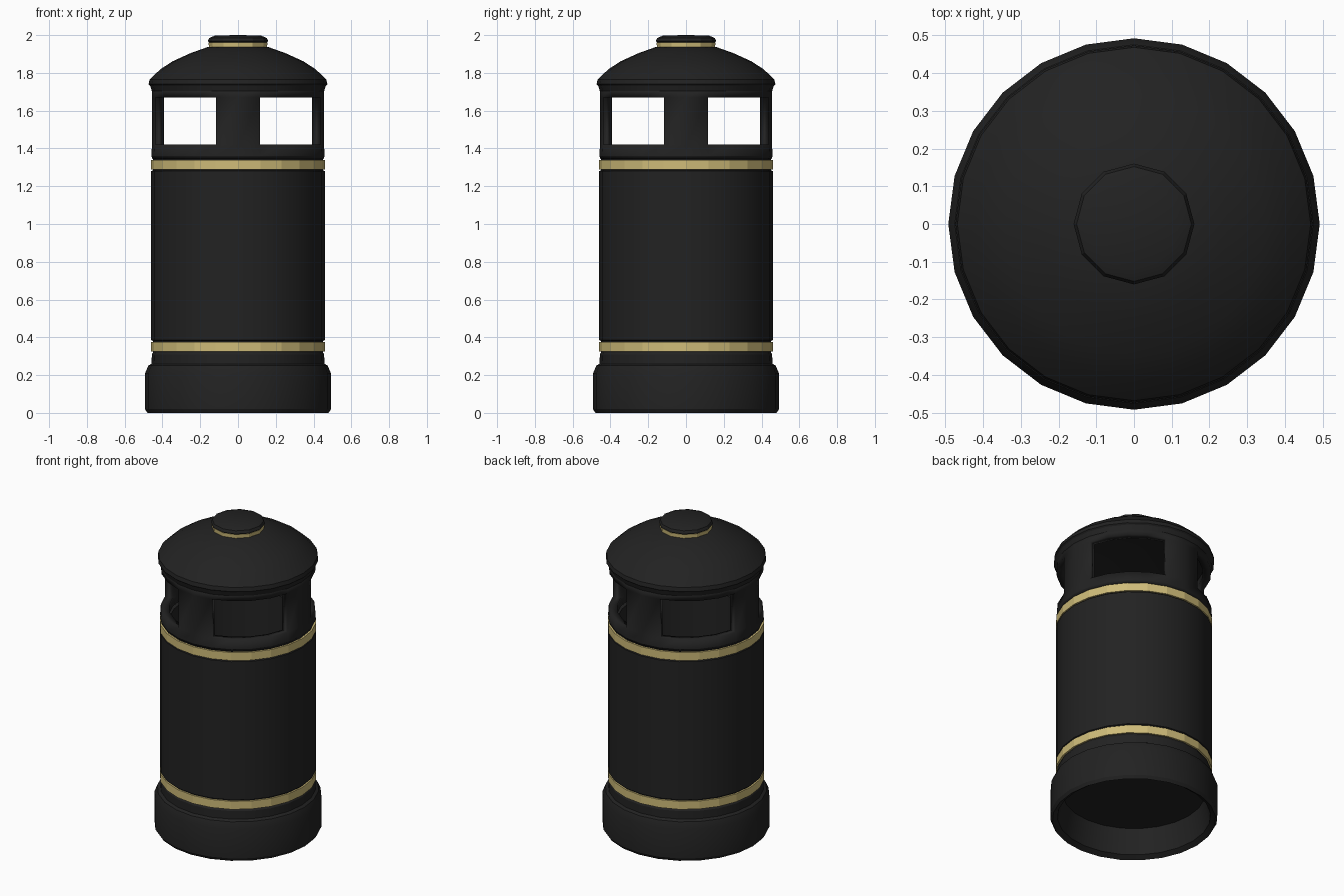
import bpy, bmesh, math

cube = bpy.data.objects.get("Cube")
if cube:
    bpy.data.objects.remove(cube, do_unlink=True)

SIDES = 24


def material(name, color):
    mat = bpy.data.materials.new(name)
    mat.use_nodes = True
    mat.diffuse_color = (*color, 1)
    bsdf = mat.node_tree.nodes["Principled BSDF"]
    bsdf.inputs["Base Color"].default_value = (*color, 1)
    bsdf.inputs["Roughness"].default_value = 0.7
    return mat


black = material("black paint", (0.016, 0.016, 0.016))
gold = material("gold paint", (0.62, 0.50, 0.19))


def revolve(name, profile, mat, sides=SIDES, closed=False, skip=None, smooth=25):
    """Spin a (radius, height) profile about z; skip(row, column) leaves holes."""
    bm = bmesh.new()
    rings = []
    for r, z in profile:
        if r == 0:
            rings.append([bm.verts.new((0, 0, z))] * sides)
        else:
            angles = [math.tau * i / sides for i in range(sides)]
            rings.append([bm.verts.new((r * math.cos(a), r * math.sin(a), z)) for a in angles])
    pairs = list(zip(rings, rings[1:]))
    if closed:
        pairs.append((rings[-1], rings[0]))
    for row, (low, high) in enumerate(pairs):
        for i in range(sides):
            if skip and skip(row, i):
                continue
            j = (i + 1) % sides
            corners = dict.fromkeys((low[i], low[j], high[j], high[i]))
            bm.faces.new(list(corners))
    bmesh.ops.recalc_face_normals(bm, faces=bm.faces)
    mesh = bpy.data.meshes.new(name)
    bm.to_mesh(mesh)
    bm.free()
    mesh.materials.append(mat)
    obj = bpy.data.objects.new(name, mesh)
    bpy.context.collection.objects.link(obj)
    if smooth:
        bpy.ops.object.select_all(action="DESELECT")
        obj.select_set(True)
        bpy.context.view_layer.objects.active = obj
        bpy.ops.object.shade_smooth_by_angle(angle=math.radians(smooth))
    return obj


# Hollow drum with a flared plinth, recessed underneath
revolve("drum_and_plinth", [
    (0, 0.18), (0.42, 0.18), (0.45, 0.02), (0.48, 0), (0.492, 0.02),
    (0.492, 0.21), (0.475, 0.25), (0.458, 0.26), (0.456, 0.31),
    (0.45, 0.32), (0.45, 0.38), (0.46, 0.385), (0.46, 1.28),
    (0.45, 1.285), (0.45, 1.345), (0.40, 1.345), (0.40, 0.22), (0, 0.22)], black)

# Gold bands around the drum
for name, z in (("lower_band", 0.324), ("upper_band", 1.288)):
    revolve(name, [(0.44, z), (0.461, z), (0.461, z + 0.052), (0.44, z + 0.052)],
            gold, closed=True, smooth=None)

# Head wall with four openings on the diagonals
head = revolve("head_wall",
               [(0.452, 1.343), (0.459, 1.36), (0.455, 1.42), (0.455, 1.67), (0.457, 1.72)],
               black, skip=lambda row, i: row == 2 and i % 6 in (1, 2, 3, 4))
wall = head.modifiers.new("wall thickness", "SOLIDIFY")
wall.thickness = 0.05
wall.offset = -1

# Domed lid with a small overhanging lip
revolve("domed_lid", [
    (0, 1.84), (0.40, 1.71), (0.455, 1.70), (0.465, 1.732), (0.473, 1.74),
    (0.468, 1.765), (0.41, 1.82), (0.345, 1.862), (0.25, 1.905),
    (0.16, 1.937), (0, 1.945)], black)

# Cap on the lid, with its gold collar
revolve("cap_collar", [(0, 1.935), (0.154, 1.935), (0.156, 1.962), (0, 1.962)],
        gold, sides=12, smooth=None)
revolve("cap", [(0, 1.958), (0.15, 1.958), (0.16, 1.968), (0.152, 1.985),
                (0.12, 1.998), (0, 2.0)], black, sides=12)
